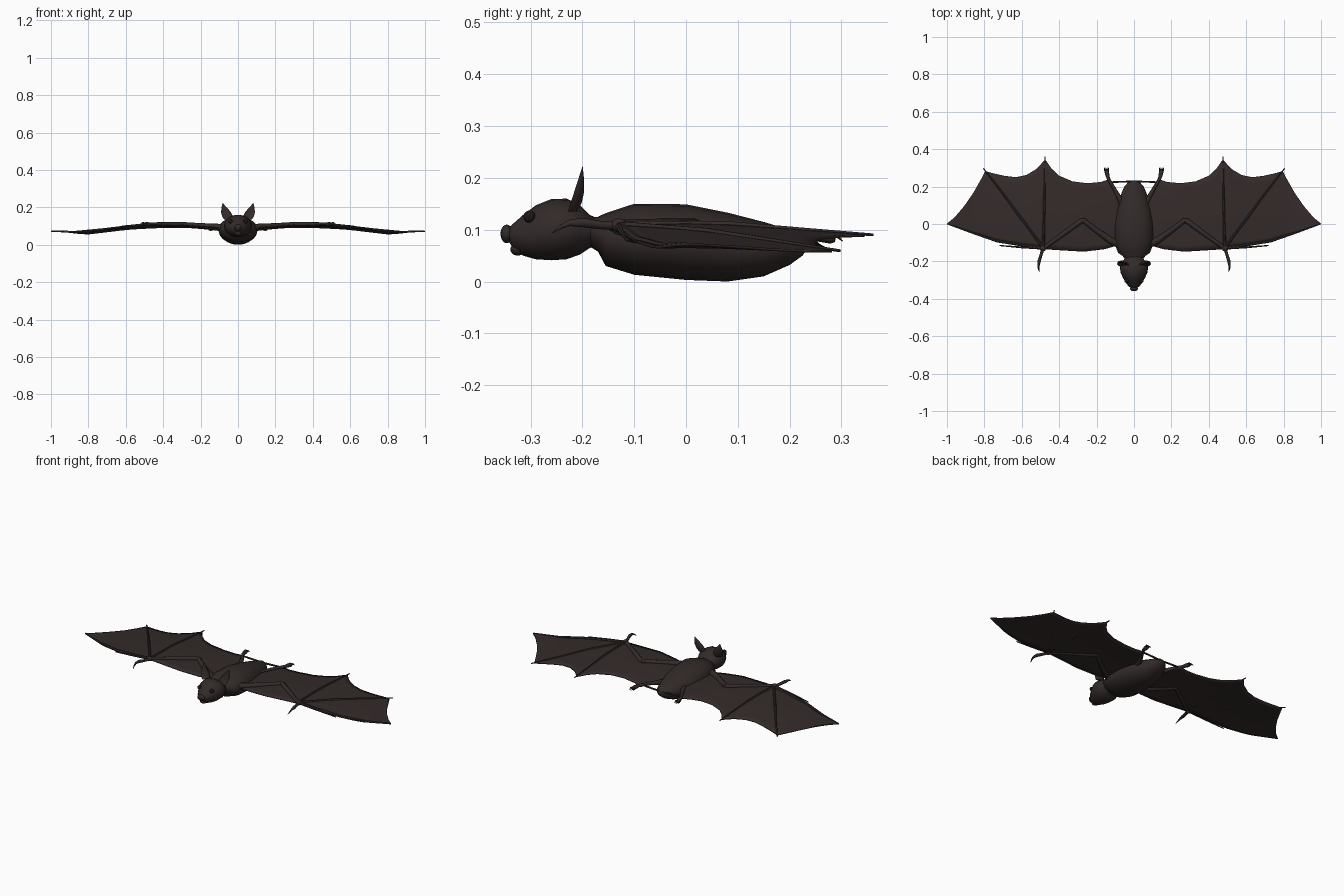
import bpy, bmesh, math
from mathutils import Vector


def material(name, rgb):
    m = bpy.data.materials.new(name)
    m.diffuse_color = (*rgb, 1)
    return m


FUR = material("dark brown fur", (0.032, 0.023, 0.022))
SKIN = material("dark wing skin", (0.034, 0.024, 0.023))
DARK = material("near black", (0.012, 0.009, 0.009))


def finish(bm, name, mat, mirror=False, angle=50):
    bmesh.ops.recalc_face_normals(bm, faces=bm.faces)
    me = bpy.data.meshes.new(name)
    bm.to_mesh(me)
    bm.free()
    me.materials.append(mat)
    me.shade_smooth()
    me.set_sharp_from_angle(angle=math.radians(angle))
    ob = bpy.data.objects.new(name, me)
    bpy.context.collection.objects.link(ob)
    if mirror:
        ob.modifiers.new("mirror", 'MIRROR').use_mirror_merge = False
    return ob


def skin_rings(bm, rings):
    for a, b in zip(rings, rings[1:]):
        for i in range(len(a)):
            j = (i + 1) % len(a)
            bm.faces.new((a[i], a[j], b[j], b[i]))
    bm.faces.new(rings[0])
    bm.faces.new(rings[-1])


def body_loft(name, sections, n=20):
    """Elliptical sections along y: (y, half width, bottom z, top z)."""
    bm = bmesh.new()
    rings = []
    for y, w, lo, hi in sections:
        c, h = (lo + hi) / 2, (hi - lo) / 2
        rings.append([bm.verts.new((w * math.cos(t), y, c + h * math.sin(t)))
                      for t in (2 * math.pi * i / n for i in range(n))])
    skin_rings(bm, rings)
    return finish(bm, name, FUR)


def tube(name, path, mat=SKIN, n=8, mirror=True):
    """Round limb through points (x, y, z, radius)."""
    bm = bmesh.new()
    pts = [Vector(p[:3]) for p in path]
    rings = []
    for k, p in enumerate(pts):
        d = pts[min(k + 1, len(pts) - 1)] - pts[max(k - 1, 0)]
        q = d.to_track_quat('Z', 'Y')
        rings.append([bm.verts.new(p + q @ Vector((path[k][3] * math.cos(t), path[k][3] * math.sin(t), 0)))
                      for t in (2 * math.pi * i / n for i in range(n))])
    skin_rings(bm, rings)
    return finish(bm, name, mat, mirror)


def ball(name, loc, size, mat, mirror):
    bm = bmesh.new()
    bmesh.ops.create_uvsphere(bm, u_segments=14, v_segments=10, radius=1)
    for v in bm.verts:
        v.co = Vector([v.co[i] * size[i] + loc[i] for i in range(3)])
    return finish(bm, name, mat, mirror)


def interp(x, table):
    for (x0, y0), (x1, y1) in zip(table, table[1:]):
        if x <= x1:
            return y0 + (y1 - y0) * max(0, (x - x0) / (x1 - x0))
    return table[-1][1]


# Torso and head
body_loft("torso", [(-0.19, 0.045, 0.07, 0.122), (-0.17, 0.062, 0.058, 0.125), (-0.155, 0.085, 0.03, 0.132),
                    (-0.10, 0.105, 0.013, 0.15), (0, 0.104, 0.003, 0.149), (0.08, 0.092, 0.0, 0.133),
                    (0.15, 0.073, 0.01, 0.115), (0.20, 0.052, 0.032, 0.10), (0.225, 0.03, 0.05, 0.092),
                    (0.232, 0.012, 0.06, 0.085)])
body_loft("head", [(-0.342, 0.017, 0.077, 0.104), (-0.332, 0.03, 0.062, 0.113), (-0.315, 0.043, 0.05, 0.128),
                   (-0.29, 0.058, 0.043, 0.147), (-0.26, 0.072, 0.041, 0.159), (-0.23, 0.075, 0.043, 0.16),
                   (-0.205, 0.065, 0.052, 0.148), (-0.185, 0.05, 0.065, 0.128), (-0.17, 0.045, 0.07, 0.122)])

# Face
ball("nose", (0, -0.346, 0.092), (0.022, 0.012, 0.018), FUR, False)
ball("nostril", (0.009, -0.354, 0.091), (0.005, 0.004, 0.006), DARK, True)
ball("eye", (0.04, -0.302, 0.125), (0.012, 0.012, 0.012), DARK, True)
ball("chin", (0, -0.325, 0.062), (0.02, 0.014, 0.012), FUR, False)

# Ears: cupped leaf shapes, open to the front
bm = bmesh.new()
rings = []
base, tip = Vector((0.05, -0.228, 0.135)), Vector((0.082, -0.2, 0.222))
for t, w in ((0, 0.024), (0.2, 0.029), (0.45, 0.026), (0.7, 0.016), (0.9, 0.006), (1, 0.001)):
    c = base.lerp(tip, t)
    ring = []
    for i in range(14):
        a = 2 * math.pi * i / 14
        s = math.sin(a)
        depth = 0.75 * s if s > 0 else 0.3 * -s   # front half pushed inwards
        ring.append(bm.verts.new(c + Vector((w * math.cos(a), w * depth, 0))))
    rings.append(ring)
skin_rings(bm, rings)
finish(bm, "ear", FUR, True)

# Wing membrane
LEAD = [(0.07, -0.11), (0.16, -0.135), (0.27, -0.148), (0.48, -0.135), (0.6, -0.12), (0.73, -0.098),
        (0.87, -0.05), (1.0, -0.002)]
TRAIL = [(0.07, 0.09), (0.10, 0.16), (0.13, 0.24), (0.18, 0.224), (0.25, 0.218), (0.33, 0.228), (0.40, 0.258),
         (0.44, 0.295), (0.475, 0.345), (0.52, 0.295), (0.575, 0.262), (0.63, 0.25), (0.69, 0.257),
         (0.74, 0.268), (0.795, 0.282), (0.82, 0.235), (0.86, 0.165), (0.91, 0.093), (0.96, 0.035), (1.0, 0.002)]
HEIGHT = [(0.07, 0.083), (0.16, 0.09), (0.27, 0.098), (0.48, 0.103), (0.63, 0.086), (0.84, 0.06), (1.0, 0.066)]


def wing_z(x, y):
    return interp(x, HEIGHT) - 0.035 * max(0, y - 0.05) * min(1, (1 - x) * 3) + 0.006 * math.cos(y * 7)


ROWS = 12
bm = bmesh.new()
stations = sorted({x for x, _ in LEAD + TRAIL} | {0.22, 0.30, 0.36})
grid = []
for x in stations:
    y0, y1 = interp(x, LEAD), interp(x, TRAIL)
    ys = [y0 + (y1 - y0) * j / ROWS for j in range(ROWS + 1)]
    grid.append([bm.verts.new((x, y, wing_z(x, y))) for y in ys])
for a, b in zip(grid, grid[1:]):
    for j in range(ROWS):
        bm.faces.new((a[j], b[j], b[j + 1], a[j + 1]))
wing = finish(bm, "wing_membrane", SKIN, True)
thick = wing.modifiers.new("thickness", 'SOLIDIFY')
thick.thickness, thick.offset = 0.005, 0


def on_wing(points, lift=0.003):
    return [(x, y, wing_z(x, y) + lift, r) for x, y, r in points]


# Arm bones
tube("upper_arm", on_wing([(0.07, -0.115, 0.02), (0.13, -0.085, 0.018), (0.2, -0.035, 0.014), (0.275, 0.022, 0.013)]))
tube("forearm", on_wing([(0.255, 0.02, 0.009), (0.28, 0.018, 0.014), (0.38, -0.055, 0.012), (0.47, -0.12, 0.01),
                         (0.495, -0.138, 0.008)]))
ball("wrist", (0.487, -0.13, 0.109), (0.017, 0.017, 0.013), SKIN, True)

# Thumb claw and finger bones
tube("thumb", [(0.487, -0.13, 0.108, 0.009), (0.497, -0.165, 0.109, 0.008), (0.508, -0.2, 0.114, 0.009),
               (0.511, -0.225, 0.113, 0.006), (0.510, -0.24, 0.106, 0.004), (0.505, -0.258, 0.094, 0.001)])
tube("second_finger", on_wing([(0.485, -0.13, 0.007), (0.6, -0.125, 0.005), (0.72, -0.115, 0.003)]), n=6)
tube("leading_finger", on_wing([(0.485, -0.128, 0.008), (0.6, -0.112, 0.007), (0.73, -0.092, 0.007),
                                (0.87, -0.045, 0.005), (0.997, 0, 0.002)]), n=6)
tube("middle_finger", on_wing([(0.487, -0.125, 0.008), (0.55, -0.04, 0.006), (0.61, 0.04, 0.007),
                               (0.71, 0.175, 0.005), (0.805, 0.297, 0.003)]), n=6)
tube("inner_finger", on_wing([(0.485, -0.125, 0.008), (0.482, 0, 0.006), (0.48, 0.09, 0.007),
                              (0.477, 0.22, 0.005), (0.475, 0.362, 0.003)]), n=6)

# Legs, feet and tail bar
tube("leg", [(0.055, 0.09, 0.075, 0.018), (0.085, 0.15, 0.083, 0.013), (0.115, 0.205, 0.088, 0.009),
             (0.138, 0.245, 0.088, 0.008)])
tube("foot", [(0.136, 0.238, 0.088, 0.008), (0.142, 0.262, 0.087, 0.011), (0.146, 0.28, 0.085, 0.012),
              (0.147, 0.288, 0.084, 0.008)])
for i in range(4):
    dx = (i - 1.5) * 0.007
    tube(f"toe_{i + 1}", [(0.146 + dx * 0.7, 0.278, 0.086, 0.004), (0.147 + dx, 0.292, 0.088, 0.004),
                          (0.147 + dx * 1.1, 0.302, 0.078, 0.001)], n=6)
tube("tail_bar", [(-0.115, 0.225, 0.086, 0.005), (0, 0.227, 0.08, 0.005), (0.115, 0.225, 0.086, 0.005)],
     n=6, mirror=False)
